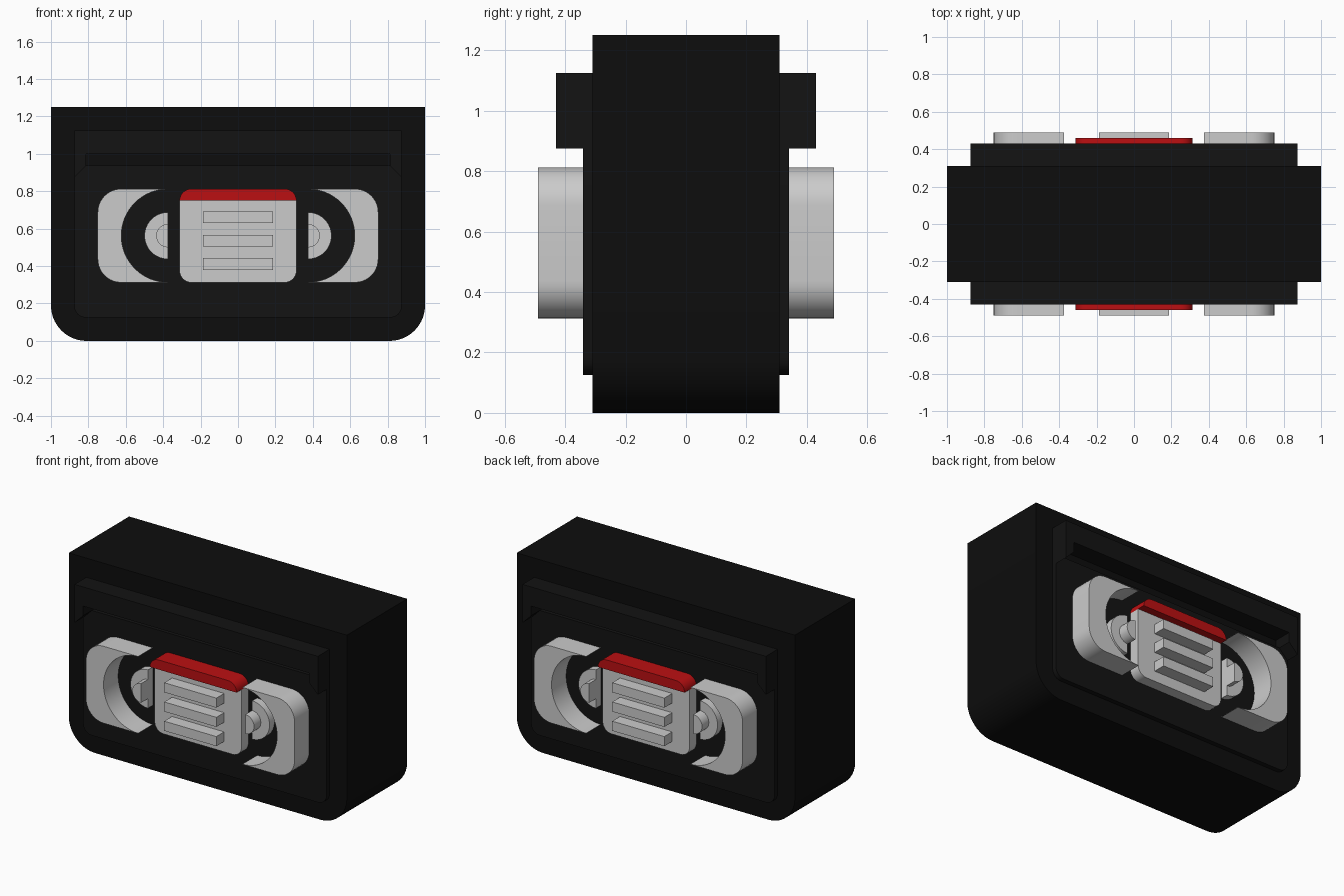
import bpy, bmesh
from math import sin, cos, pi, radians

if "Cube" in bpy.data.objects:
    bpy.data.objects.remove(bpy.data.objects["Cube"])


def material(name, rgb):
    m = bpy.data.materials.new(name)
    m.diffuse_color = (*rgb, 1)
    m.use_nodes = True
    m.node_tree.nodes["Principled BSDF"].inputs["Base Color"].default_value = m.diffuse_color
    return m


BLACK = material("black", (0.004, 0.004, 0.004))
CHARCOAL = material("charcoal", (0.0065, 0.0065, 0.0065))
RED = material("red", (0.5, 0.005, 0.006))


def arc(cx, cz, r, a0, a1, n=10):
    """Points of an arc in the xz plane, angles in degrees."""
    return [(cx + r * cos(radians(a0 + (a1 - a0) * i / n)),
             cz + r * sin(radians(a0 + (a1 - a0) * i / n))) for i in range(n + 1)]


def prism(name, profile, y0, y1, mat=None, mirror_x=False, mirror_y=True):
    """Extrude an xz profile along y, mirrored to the back (and other side)."""
    bm = bmesh.new()
    face = bm.faces.new([bm.verts.new((x, y0, z)) for x, z in profile])
    new = bmesh.ops.extrude_face_region(bm, geom=[face])["geom"]
    bmesh.ops.translate(bm, vec=(0, y1 - y0, 0),
                        verts=[v for v in new if isinstance(v, bmesh.types.BMVert)])
    bmesh.ops.recalc_face_normals(bm, faces=bm.faces)
    me = bpy.data.meshes.new(name)
    bm.to_mesh(me)
    bm.free()
    ob = bpy.data.objects.new(name, me)
    bpy.context.collection.objects.link(ob)
    if mat:
        me.materials.append(mat)
    if mirror_x or mirror_y:
        mod = ob.modifiers.new("mirror", "MIRROR")
        mod.use_axis = (mirror_x, mirror_y, False)
        mod.use_mirror_merge = False
    bpy.ops.object.select_all(action="DESELECT")
    ob.select_set(True)
    bpy.context.view_layer.objects.active = ob
    bpy.ops.object.shade_smooth_by_angle(angle=radians(30))
    return ob


def box(x, z0, z1):
    return [(-x, z0), (x, z0), (x, z1), (-x, z1)]


# Cassette body with rounded lower corners
R = 0.19
prism("cassette_body",
      [(-1, 1.25)] + arc(-1 + R, R, R, 180, 270, 14) + arc(1 - R, R, R, 270, 360, 14) + [(1, 1.25)],
      -0.31, 0.31, BLACK, mirror_y=False)

# Raised face plate, leaving a groove under the bracket
prism("face_plate",
      [(-0.875, 0.875)] + arc(-0.815, 0.185, 0.06, 180, 270, 6) + arc(0.815, 0.185, 0.06, 270, 360, 6)
      + [(0.875, 0.875), (0.8125, 0.9375), (-0.8125, 0.9375)],
      -0.34, -0.30, CHARCOAL)

# Upper bracket with short mitred legs
prism("upper_bracket",
      [(-0.875, 0.875), (-0.8125, 0.9375), (-0.8125, 1.0), (0.8125, 1.0), (0.8125, 0.9375),
       (0.875, 0.875), (0.875, 1.125), (-0.875, 1.125)],
      -0.43, -0.30, CHARCOAL)

# Side windows: rounded blocks with a half-round bite on the inner edge
CX, CZ = 0.375, 0.5625
prism("side_window",
      arc(CX, CZ, 0.249, 90, -90, 32) + [(CX, 0.3125)]
      + arc(0.625, 0.4375, 0.125, 270, 360) + arc(0.625, 0.6875, 0.125, 0, 90) + [(CX, 0.8125)],
      -0.49, -0.335, mirror_x=True)

# Half-round reel hubs and their posts
prism("reel_hub", arc(CX, CZ, 0.125, -90, 90, 20), -0.39, -0.335, mirror_x=True)
prism("reel_post", arc(CX, CZ, 0.0625, -90, 90, 16), -0.46, -0.385, mirror_x=True)

# Centre panel with a red cap strip
C = 0.0625
prism("centre_panel",
      arc(-0.3125 + C, 0.3125 + C, C, 180, 270, 8) + arc(0.3125 - C, 0.3125 + C, C, 270, 360, 8)
      + [(0.3125, 0.75), (-0.3125, 0.75)],
      -0.41, -0.335)
prism("red_strip",
      arc(0.3125 - C, 0.8125 - C, C, 0, 90, 8) + arc(-0.3125 + C, 0.8125 - C, C, 90, 180, 8),
      -0.46, -0.335, RED)

# Three ribs on the centre panel
for i in range(3):
    z = 0.38 + 0.125 * i
    prism(f"centre_rib_{i + 1}", box(0.1875, z, z + 0.0625), -0.49, -0.40)
